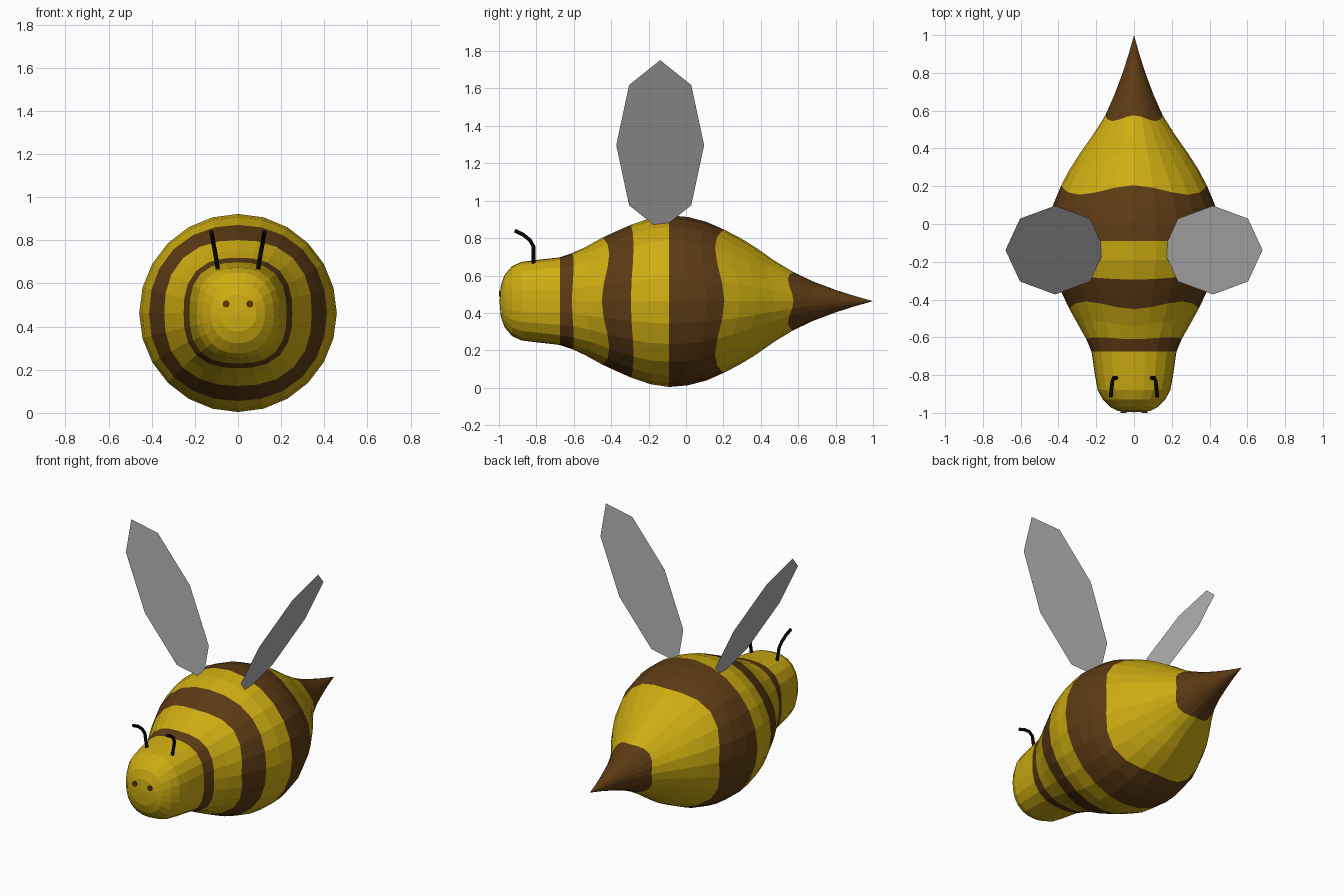
import bpy, bmesh, math
from mathutils import Vector

if "Cube" in bpy.data.objects:
    bpy.data.objects.remove(bpy.data.objects["Cube"])

ZC = 0.463   # height of the body axis
SEG = 24


def material(name, rgb):
    m = bpy.data.materials.new(name)
    m.diffuse_color = (*rgb, 1)
    m.use_nodes = True
    m.node_tree.nodes["Principled BSDF"].inputs["Base Color"].default_value = m.diffuse_color
    return m


YELLOW = material("honey yellow", (0.62, 0.42, 0.006))
BROWN = material("dark brown", (0.11, 0.043, 0.007))
GREY = material("wing grey", (0.48, 0.48, 0.48))
BLACK = material("black", (0.005, 0.005, 0.005))


def finish(bm, name, *mats):
    bmesh.ops.recalc_face_normals(bm, faces=bm.faces)
    me = bpy.data.meshes.new(name)
    bm.to_mesh(me)
    bm.free()
    for m in mats:
        me.materials.append(m)
    ob = bpy.data.objects.new(name, me)
    bpy.context.collection.objects.link(ob)
    return ob


# Body rings: y, half width, half height, squareness, diagonal shift, brown band starting here
rings = [
    (-0.990, 0.085, 0.085, 2.2, 0.00, 0),
    (-0.970, 0.125, 0.140, 2.3, 0.00, 0),
    (-0.930, 0.165, 0.187, 2.4, 0.00, 0),
    (-0.880, 0.192, 0.210, 2.5, 0.00, 0),
    (-0.800, 0.207, 0.220, 2.6, 0.00, 0),
    (-0.675, 0.225, 0.234, 2.7, 0.00, 1),
    (-0.610, 0.252, 0.256, 2.6, 0.01, 0),
    (-0.540, 0.292, 0.288, 2.5, 0.03, 0),
    (-0.450, 0.342, 0.338, 2.4, 0.04, 1),
    (-0.370, 0.380, 0.375, 2.3, 0.03, 1),
    (-0.295, 0.412, 0.408, 2.15, 0.015, 0),
    (-0.190, 0.444, 0.444, 2.05, 0.00, 0),
    (-0.090, 0.458, 0.459, 2.0, 0.00, 1),
    (0.010, 0.450, 0.450, 2.05, -0.01, 1),
    (0.110, 0.425, 0.424, 2.2, -0.03, 1),
    (0.205, 0.385, 0.382, 2.4, -0.05, 0),
    (0.290, 0.340, 0.338, 2.4, -0.05, 0),
    (0.380, 0.282, 0.282, 2.4, -0.045, 0),
    (0.475, 0.215, 0.215, 2.4, -0.04, 0),
    (0.575, 0.152, 0.155, 2.4, -0.03, 1),
    (0.680, 0.105, 0.105, 2.2, -0.02, 1),
    (0.800, 0.060, 0.060, 2.0, 0.00, 1),
    (0.900, 0.028, 0.028, 2.0, 0.00, 1),
]
bm = bmesh.new()
loops = []
for y, hw, hh, n, shift, _ in rings:
    loop = []
    for i in range(SEG):
        a = math.tau * i / SEG
        c, s = math.cos(a), math.sin(a)
        r = (abs(c) ** n + abs(s) ** n) ** (-1 / n)
        loop.append(bm.verts.new((hw * r * c, y + shift * math.sin(2 * a) ** 2, ZC + hh * r * s)))
    loops.append(loop)
for k in range(len(loops) - 1):
    for i in range(SEG):
        j = (i + 1) % SEG
        f = bm.faces.new((loops[k][i], loops[k][j], loops[k + 1][j], loops[k + 1][i]))
        f.material_index = rings[k][5]
# Nose cap and sting tip
for y, loop, mi in ((-0.997, loops[0], 0), (1.0, loops[-1], 1)):
    tip = bm.verts.new((0, y, ZC))
    for i in range(SEG):
        bm.faces.new((loop[i], loop[(i + 1) % SEG], tip)).material_index = mi
finish(bm, "striped_body", YELLOW, BROWN)

for side, word in ((-1, "left"), (1, "right")):
    # Wing: flat eight-sided oval leaning outwards
    bm = bmesh.new()
    lean = math.radians(30)
    verts = []
    for i in range(8):
        a = math.tau * i / 8
        d = 0.525 * math.sin(a)
        verts.append(bm.verts.new((side * (0.418 + d * math.sin(lean)),
                                   -0.138 + 0.235 * math.cos(a),
                                   1.297 + d * math.cos(lean))))
    bm.faces.new(verts)
    finish(bm, word + "_wing", GREY)

    # Eye: thin disc on the face
    bm = bmesh.new()
    bmesh.ops.create_cone(bm, cap_ends=True, segments=8, radius1=0.016, radius2=0.016, depth=0.009)
    for v in bm.verts:
        v.co = Vector((side * 0.055 + v.co.x, -0.9955 + v.co.z, 0.505 + v.co.y))
    finish(bm, word + "_eye", BROWN)

    # Antenna: tube swept along a forward-curling path
    path = [Vector(p) for p in ((0.092, -0.815, 0.66), (0.108, -0.815, 0.755), (0.115, -0.835, 0.79),
                                (0.119, -0.87, 0.818), (0.123, -0.915, 0.84))]
    bm = bmesh.new()
    tube = []
    for k, p in enumerate(path):
        t = (path[min(k + 1, 4)] - path[max(k - 1, 0)]).normalized()
        u = t.cross(Vector((1, 0, 0))).normalized()
        w = t.cross(u)
        loop = []
        for i in range(8):
            a = math.tau * i / 8
            q = p + 0.010 * (math.cos(a) * u + math.sin(a) * w)
            loop.append(bm.verts.new((side * q.x, q.y, q.z)))
        tube.append(loop)
    for k in range(4):
        for i in range(8):
            j = (i + 1) % 8
            bm.faces.new((tube[k][i], tube[k][j], tube[k + 1][j], tube[k + 1][i]))
    bm.faces.new(tube[0])
    bm.faces.new(tube[-1])
    finish(bm, word + "_antenna", BLACK)
